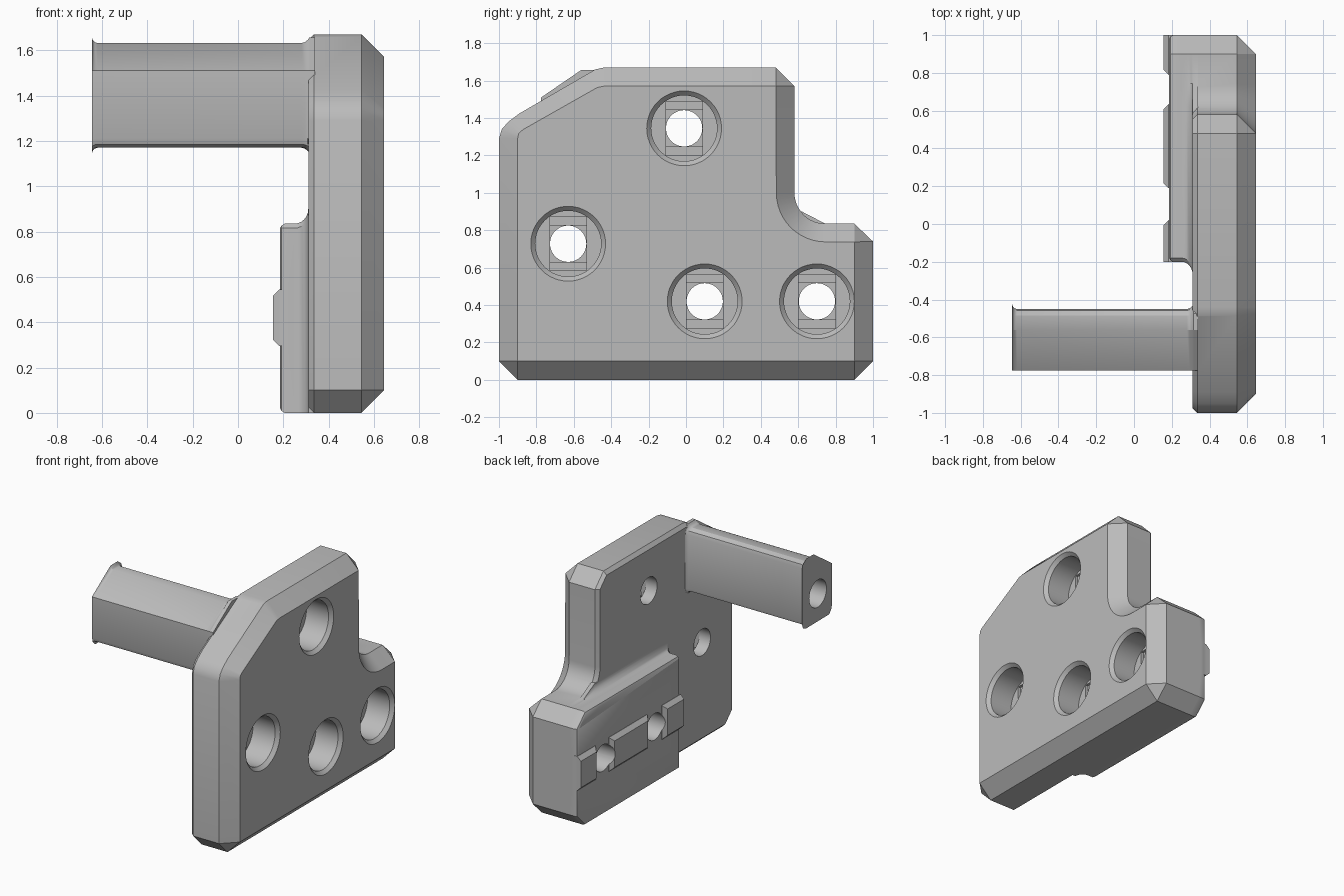
import bpy, bmesh, math

if "Cube" in bpy.data.objects:
    bpy.data.objects.remove(bpy.data.objects["Cube"])

grey = bpy.data.materials.new("plain grey")
grey.diffuse_color = (0.5, 0.5, 0.5, 1)
grey.use_nodes = True
grey.node_tree.nodes["Principled BSDF"].inputs["Base Color"].default_value = grey.diffuse_color


def loft(name, rings):
    """Closed solid through matching rings of (x, y, z) points."""
    bm = bmesh.new()
    vs = [[bm.verts.new(p) for p in r] for r in rings]
    n = len(rings[0])
    for a, b in zip(vs, vs[1:]):
        for i in range(n):
            j = (i + 1) % n
            bm.faces.new((a[i], a[j], b[j], b[i]))
    bm.faces.new(vs[0][::-1])
    bm.faces.new(vs[-1])
    bmesh.ops.remove_doubles(bm, verts=bm.verts, dist=0.0005)
    bmesh.ops.recalc_face_normals(bm, faces=bm.faces)
    me = bpy.data.meshes.new(name)
    bm.to_mesh(me)
    bm.free()
    ob = bpy.data.objects.new(name, me)
    bpy.context.collection.objects.link(ob)
    me.materials.append(grey)
    return ob


def section(x, pts, e=0.0):
    """Ring at x; each point is (y, z, shift_y, shift_z), moved by e."""
    return [(x, y + e * sy, z + e * sz) for y, z, sy, sz in pts]


def disc(x, y, z, r, n=48):
    return [(x, y + r * math.cos(2 * math.pi * i / n),
             z + r * math.sin(2 * math.pi * i / n)) for i in range(n)]


def rect(x, y, z, hy, hz):
    return [(x, y - hy, z - hz), (x, y + hy, z - hz),
            (x, y + hy, z + hz), (x, y - hy, z + hz)]


def combine(target, tool, op):
    m = target.modifiers.new(tool.name, 'BOOLEAN')
    m.operation, m.solver, m.object = op, 'EXACT', tool
    bpy.context.view_layer.objects.active = target
    bpy.ops.object.modifier_apply(modifier=m.name)
    bpy.data.objects.remove(tool)


# Main plate: outer outline (y, z) paired with the outline of the inset face
pairs = [((-.9, 0), (-.9, .1)), ((.9, 0), (.9, .1)), ((1, .1), (.9, .1)),
         ((1, .74), (.9, .738)), ((.9, .835), (.9, .738))]
for i in range(13):
    a = math.radians(270 - 7.5 * i)
    c, s = math.cos(a), math.sin(a)
    pairs.append(((.745 + .165 * c, 1 + .165 * s), (.745 + .262 * c, 1 + .262 * s)))
pairs += [((.58, 1.57), (.48, 1.57)), ((.48, 1.67), (.48, 1.57)),
          ((-.44, 1.67), (-.44, 1.57)), ((-.485, 1.66), (-.475, 1.563)),
          ((-.89, 1.425), (-.865, 1.342)), ((-.95, 1.38), (-.885, 1.328)),
          ((-.985, 1.34), (-.895, 1.315)), ((-1, 1.29), (-.9, 1.29)),
          ((-1, .1), (-.9, .1))]


def plate_ring(x, t):
    return [(x, o[0] + t * (i[0] - o[0]), o[1] + t * (i[1] - o[1])) for o, i in pairs]


bracket = loft("bracket_plate", [plate_ring(.31, .25), plate_ring(.335, 0),
                                 plate_ring(.545, 0), plate_ring(.645, 1)])

# Raised block on the inner side, rounded rim and flared root
rim = [(-.2, 0, 1, 1), (.9, 0, 0, 1), (1, .1, -1, 0), (1, .74, -1, 0),
       (.9, .835, 0, -1), (.745, .835, 0, -1), (.62, .835, 0, -1),
       (-.18, .835, 0, -1), (-.2, .815, 1, 0)]
root = [(y, z, -1 if y < 0 else 0, 1 if y < .7 and z > .5 else 0) for y, z, _, _ in rim]
rings = [section(.185, rim, .022), section(.192, rim, .008), section(.207, rim)]
for i in range(7):
    a = math.radians(15 * i)
    rings.append(section(.25 + .06 * math.sin(a), root, .065 * (1 - math.cos(a))))
rings.append(section(.34, root, .065))
combine(bracket, loft("raised_block", rings), 'UNION')

# Locating keys along the block
for y0, y1, c0, c1 in ((-.2, .02, 0, 1), (.19, .635, 1, 1), (.79, 1, 1, 0)):
    d = .028
    ring = [(y0, .295, c0, 1), (y1, .295, -c1, 1), (y1, .545, -c1, -1), (y0, .545, c0, -1)]
    key = loft("key", [section(.155, ring, d), section(.183, ring), section(.23, ring)])
    combine(bracket, key, 'UNION')

# Arm with a flared free end and a flared root
arm_pts = [(-.775, 1.21, 0, 0), (-.765, 1.185, 0, -.5), (-.74, 1.172, 0, -1),
           (-.47, 1.17, 0, -1), (-.455, 1.177, .7, -.8), (-.45, 1.195, 1, 0),
           (-.45, 1.59, 1, 0), (-.458, 1.615, 1, .4), (-.485, 1.632, .4, 1),
           (-.56, 1.632, 0, 1), (-.775, 1.51, 0, 0)]
arm = loft("arm", [section(x, arm_pts, e) for x, e in
                   ((-.645, .025), (-.64, .012), (-.632, .004), (-.62, 0),
                    (.28, 0), (.295, .004), (.307, .013), (.315, .025), (.34, .025))])
combine(bracket, arm, 'UNION')
combine(bracket, loft("arm_bore", [disc(-.7, -.61, 1.35, .1), disc(-.15, -.61, 1.35, .1)]),
        'DIFFERENCE')

# Counterbored screw holes with stepped floors
for y, z in ((-.01, 1.345), (-.63, .728), (.1, .42), (.7, .42)):
    for cutter in (
            loft("counterbore", [disc(.44, y, z, .176), disc(.62, y, z, .176),
                                 disc(.645, y, z, .2), disc(.7, y, z, .2)]),
            loft("floor_slot", [rect(.42, y, z, .098, .144), rect(.5, y, z, .098, .144)]),
            loft("floor_square", [rect(.40, y, z, .098, .098), rect(.5, y, z, .098, .098)]),
            loft("screw_hole", [disc(.1, y, z, .097), disc(.5, y, z, .097)])):
        combine(bracket, cutter, 'DIFFERENCE')

# Smooth shading with sharp edges kept
bpy.ops.object.select_all(action='DESELECT')
bracket.select_set(True)
bpy.context.view_layer.objects.active = bracket
bpy.ops.object.shade_smooth_by_angle(angle=math.radians(30))
